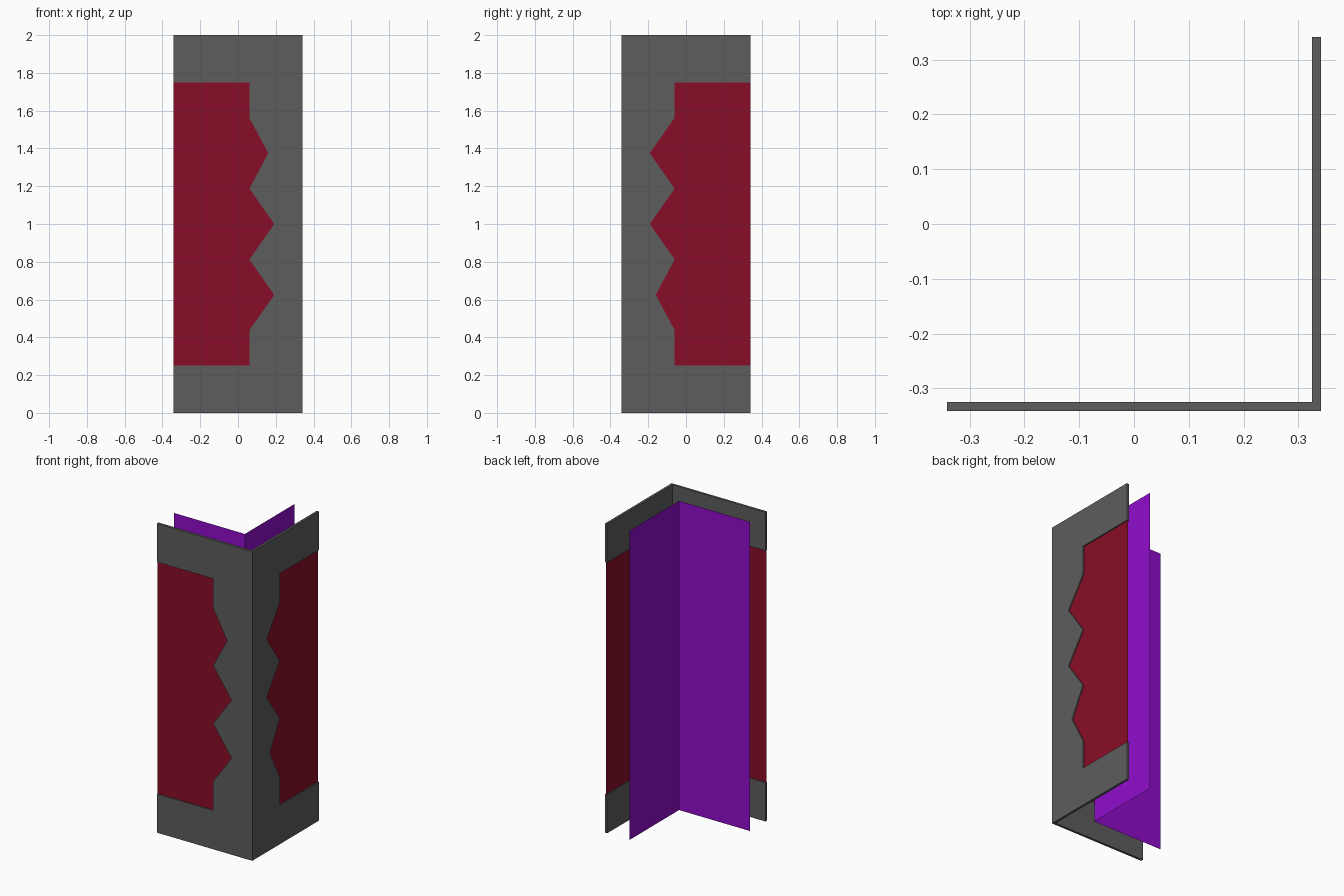
import bpy
import bmesh

if "Cube" in bpy.data.objects:
    bpy.data.objects.remove(bpy.data.objects["Cube"])

H = 0.341          # half width of the corner
T = 0.0156         # panel thickness
Z_TOP = 2.0
INNER = 0.165      # position of the inner backing sheet

# window outline (position along wall, height), from top to bottom
FRONT_EDGE = [(0.06, 1.75), (0.06, 1.5625), (0.16, 1.375), (0.06, 1.1875), (0.192, 1.0),
              (0.06, 0.8125), (0.192, 0.625), (0.06, 0.4375), (0.06, 0.25)]
# the side window is the front one turned upside down
SIDE_EDGE = [(u, Z_TOP - z) for u, z in reversed(FRONT_EDGE)]


def front_wall(u, d, z):
    return (u, -H + d, z)


def side_wall(u, d, z):
    return (H - d, -u, z)


WALLS = [("front", front_wall, FRONT_EDGE), ("side", side_wall, SIDE_EDGE)]


def make_object(name, bm, color):
    bmesh.ops.remove_doubles(bm, verts=bm.verts, dist=1e-5)
    bmesh.ops.recalc_face_normals(bm, faces=bm.faces)
    mesh = bpy.data.meshes.new(name)
    bm.to_mesh(mesh)
    bm.free()
    mat = bpy.data.materials.new(name + "_color")
    mat.diffuse_color = (*color, 1.0)
    mat.use_nodes = True
    mat.node_tree.nodes["Principled BSDF"].inputs["Base Color"].default_value = mat.diffuse_color
    mesh.materials.append(mat)
    obj = bpy.data.objects.new(name, mesh)
    bpy.context.collection.objects.link(obj)
    return obj


# grey corner frame: two notched panels with a mitred join
bm = bmesh.new()
for _, place, edge in WALLS:
    outline = [(H, 0), (H, Z_TOP), (-H, Z_TOP), (-H, 1.75)] + edge + [(-H, 0.25), (-H, 0)]
    outer = [bm.verts.new(place(u, 0, z)) for u, z in outline]
    inner = [bm.verts.new(place(u - T if u == H else u, T, z)) for u, z in outline]
    bm.faces.new(outer)
    bm.faces.new(inner[::-1])
    n = len(outline)
    for i in range(1, n):   # skip the mitred corner edge
        j = (i + 1) % n
        bm.faces.new((outer[i], inner[i], inner[j], outer[j]))
make_object("corner_frame", bm, (0.11, 0.11, 0.11))

# red window sheets set halfway into the frame thickness
for label, place, edge in WALLS:
    bm = bmesh.new()
    outline = [(-H, 1.75)] + edge + [(-H, 0.25)]
    bm.faces.new([bm.verts.new(place(u, T / 2, z)) for u, z in outline])
    make_object(label + "_window_sheet", bm, (0.25, 0.004, 0.02))

# purple backing: one folded sheet behind the frame
bm = bmesh.new()
path = [(-H, -INNER), (INNER, -INNER), (INNER, H)]
columns = [[bm.verts.new((x, y, z)) for z in (0, Z_TOP)] for x, y in path]
for a, b in zip(columns, columns[1:]):
    bm.faces.new((a[0], b[0], b[1], a[1]))
make_object("inner_backing", bm, (0.28, 0.004, 0.6))
